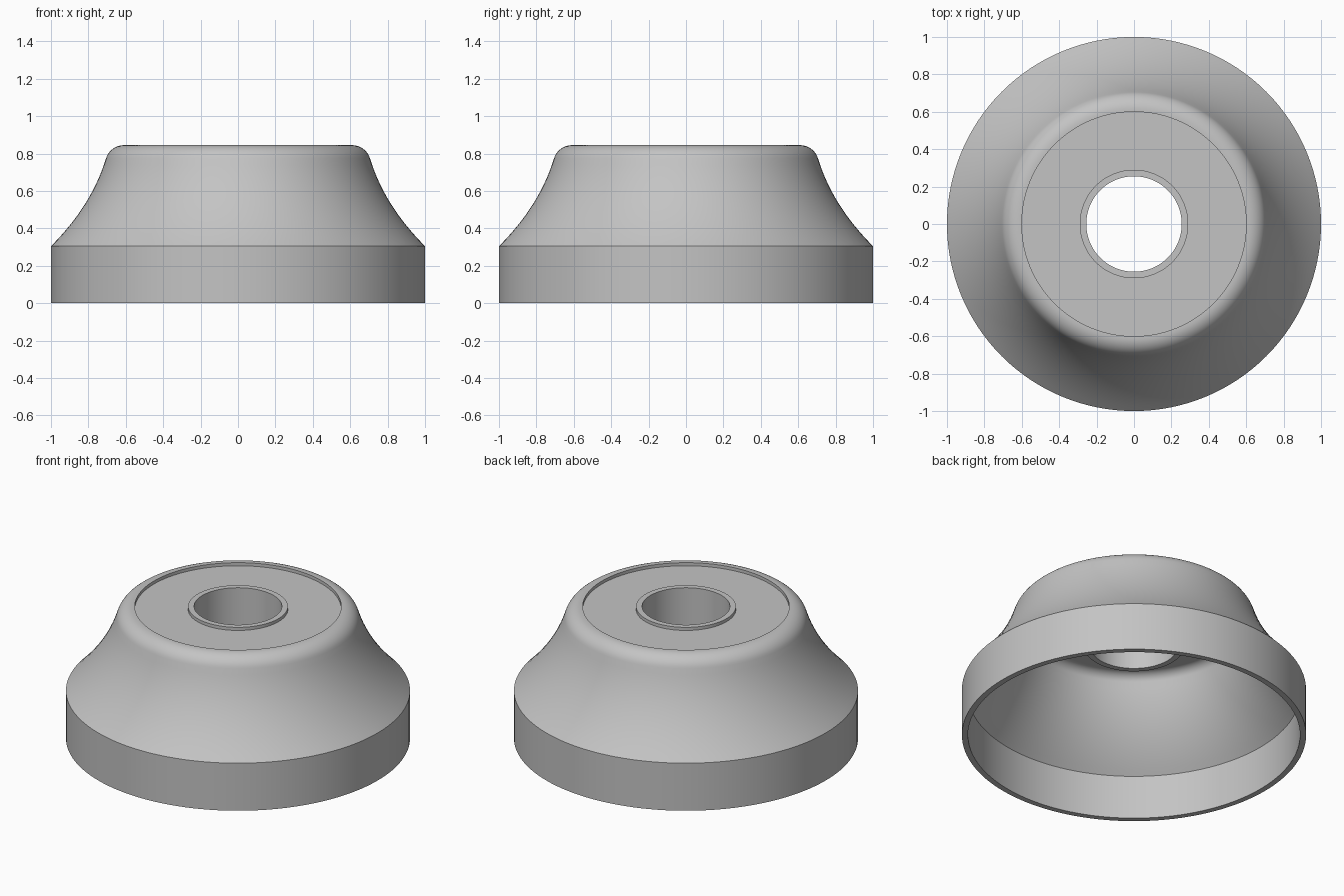
import bpy, bmesh
from math import cos, sin, radians, tau
from mathutils import Vector

if "Cube" in bpy.data.objects:
    bpy.data.objects.remove(bpy.data.objects["Cube"], do_unlink=True)

SEGMENTS = 128


def flare(start, control, end, steps=14):
    """Quadratic curve for the concave flank, without its end point."""
    a, b, c = Vector(start), Vector(control), Vector(end)
    return [tuple(a * (1 - t) ** 2 + b * 2 * t * (1 - t) + c * t * t)
            for t in (i / steps for i in range(steps))]


def arc(centre, radius, first, last, steps=10):
    """Circular shoulder between two angles in degrees."""
    angles = [radians(first + (last - first) * i / steps) for i in range(steps + 1)]
    return [(centre[0] + radius * cos(a), centre[1] + radius * sin(a)) for a in angles]


def lathe(name, profile, material):
    """Revolve a closed radius/height profile around z."""
    bm = bmesh.new()
    verts = [bm.verts.new((r, 0, z)) for r, z in profile]
    edges = [bm.edges.new((v, verts[i - 1])) for i, v in enumerate(verts)]
    bmesh.ops.spin(bm, geom=verts + edges, axis=(0, 0, 1), cent=(0, 0, 0),
                   angle=tau, steps=SEGMENTS, use_merge=False)
    bmesh.ops.remove_doubles(bm, verts=bm.verts, dist=0.0001)
    bmesh.ops.recalc_face_normals(bm, faces=bm.faces)
    mesh = bpy.data.meshes.new(name)
    bm.to_mesh(mesh)
    bm.free()
    mesh.materials.append(material)
    obj = bpy.data.objects.new(name, mesh)
    bpy.context.collection.objects.link(obj)
    bpy.ops.object.select_all(action="DESELECT")
    obj.select_set(True)
    bpy.context.view_layer.objects.active = obj
    bpy.ops.object.shade_smooth_by_angle(angle=radians(25))
    return obj


grey = bpy.data.materials.new("light_grey")
grey.use_nodes = True
colour = (0.55, 0.55, 0.55, 1)
grey.diffuse_color = colour
grey.node_tree.nodes["Principled BSDF"].inputs["Base Color"].default_value = colour

# Outer skin: straight skirt, concave flank, rounded shoulder
outer = [(1, 0)]
outer += flare((1, 0.305), (0.782, 0.523), (0.706, 0.774))
outer += arc((0.61, 0.745), 0.1, 17, 90)

# Recessed top and the hub tube, which hangs below the ceiling
top = [(0.6, 0.845), (0.6, 0.825), (0.29, 0.825), (0.29, 0.845)]
tube = [(0.255, 0.845), (0.255, 0.595), (0.29, 0.595), (0.29, 0.79)]

# Hollow inside, following the outer skin
inner = flare((0.965, 0.28), (0.752, 0.493), (0.672, 0.744))
inner += arc((0.61, 0.725), 0.065, 17, 90)
inner = [(0.965, 0)] + inner

lathe("flared_cap", outer + top + tube + inner[::-1], grey)
